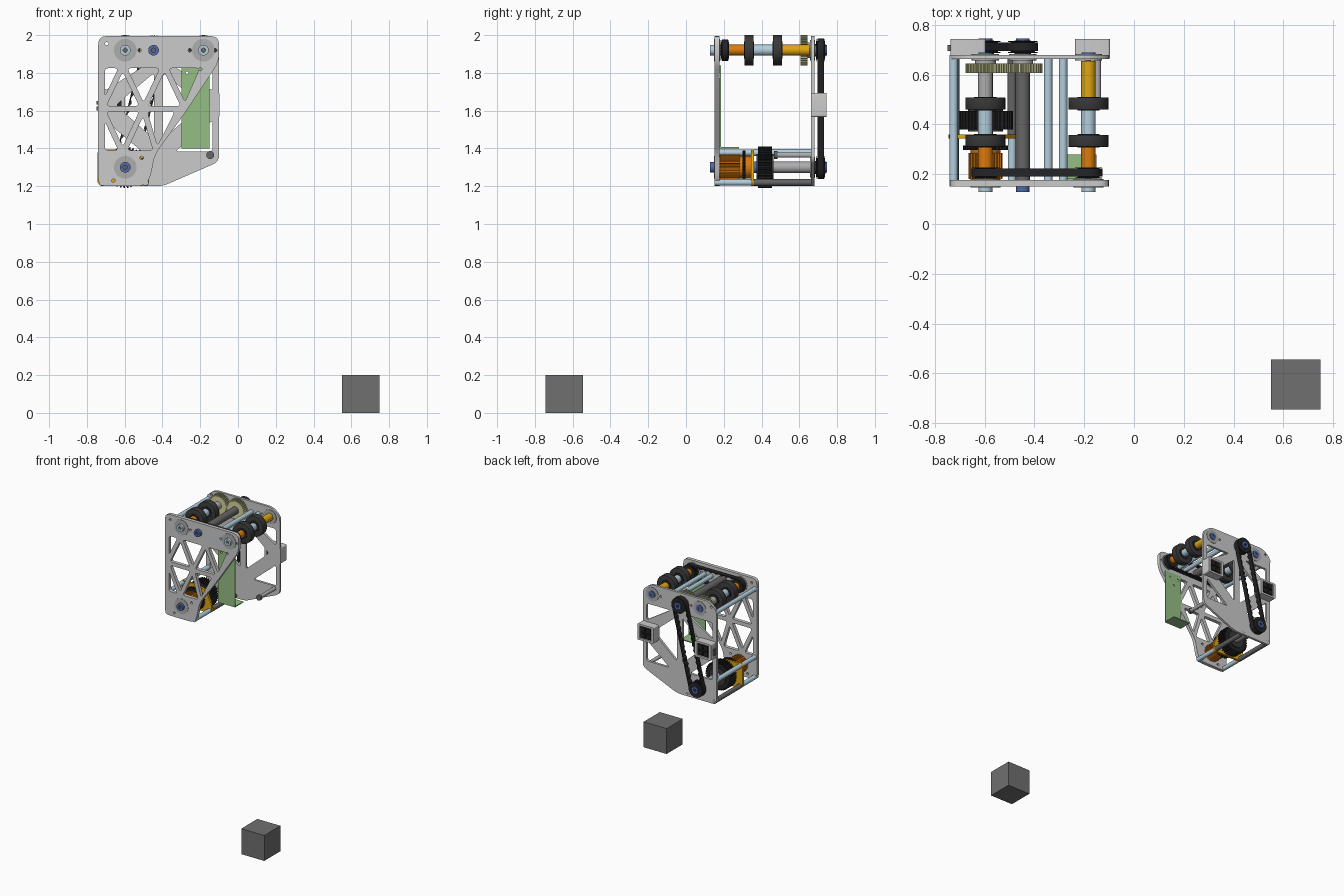
import bpy, math
from mathutils import Vector as V

if "Cube" in bpy.data.objects:
    bpy.data.objects.remove(bpy.data.objects["Cube"])

COL = dict(blue=(.45, .62, .72), orange=(.72, .2, .004), yellow=(.75, .38, .006), cream=(.68, .68, .36),
           green=(.3, .52, .23), black=(.018, .018, .02), rubber=(.04, .04, .042), bolt=(.08, .15, .4),
           steel=(.13, .13, .13), silver=(.42, .42, .43), cube=(.16, .16, .16))
MAT = {}
for k, c in COL.items():
    MAT[k] = bpy.data.materials.new(k)
    MAT[k].diffuse_color = (*c, 1)

# ---------- helpers: everything is an x-z profile extruded along y ----------
def prism(name, loops, y0, y1, mat=None, bevel=0):
    cu = bpy.data.curves.new(name, 'CURVE')
    cu.dimensions, cu.fill_mode, cu.extrude = '2D', 'BOTH', (y1 - y0) / 2
    for lp in loops:
        s = cu.splines.new('POLY')
        s.points.add(len(lp) - 1)
        for p, (x, z) in zip(s.points, lp):
            p.co = (x, z, 0, 1)
        s.use_cyclic_u = True
    ob = bpy.data.objects.new(name, cu)
    bpy.context.collection.objects.link(ob)
    ob.location.y = (y0 + y1) / 2
    ob.rotation_euler.x = math.pi / 2
    bpy.ops.object.select_all(action='DESELECT')
    ob.select_set(True)
    bpy.context.view_layer.objects.active = ob
    bpy.ops.object.convert(target='MESH')
    ob = bpy.context.object
    if mat:
        ob.data.materials.append(MAT[mat])
    if bevel:
        w = ob.modifiers.new('weld', 'WELD')
        w.merge_threshold = .0002
        b = ob.modifiers.new('bevel', 'BEVEL')
        b.width, b.segments, b.limit_method = bevel, 2, 'ANGLE'
    bpy.ops.object.shade_smooth_by_angle(angle=math.radians(30))
    return ob

def circle(x, z, r, n=32):
    return [(x + r * math.cos(2 * math.pi * i / n), z + r * math.sin(2 * math.pi * i / n)) for i in range(n)]

def rect(x0, x1, z0, z1):
    return [(x0, z0), (x1, z0), (x1, z1), (x0, z1)]

def rounded(pts, r, n=4):
    out, m = [], len(pts)
    for i in range(m):
        a, p, b = V(pts[i - 1]), V(pts[i]), V(pts[(i + 1) % m])
        p0 = p + (a - p).normalized() * min(r, (a - p).length * .45)
        p1 = p + (b - p).normalized() * min(r, (b - p).length * .45)
        for k in range(n + 1):
            t = k / n
            out.append(tuple(p0 * (1 - t) ** 2 + p * 2 * t * (1 - t) + p1 * t * t))
    return out

def inset_tri(tri, d):
    a, b, c = map(V, tri)
    la, lb, lc = (b - c).length, (a - c).length, (a - b).length
    s = la + lb + lc
    inc = (a * la + b * lb + c * lc) / s
    rad = abs((b - a).cross(c - a)) / s
    return rounded([tuple(inc + (p - inc) * (1 - d / rad)) for p in (a, b, c)], .02)

def cyl(name, ax, y0, y1, r, mat=None, bevel=0):
    return prism(name, [circle(*ax, r)], y0, y1, mat, bevel)

def ring(name, ax, y0, y1, ro, ri, mat=None):
    return prism(name, [circle(*ax, ro), circle(*ax, ri)], y0, y1, mat)

def gear(name, ax, y0, y1, r, teeth, depth, mat, bore=.015):
    prof = []
    for i in range(teeth):
        for f, rr in ((0, r - depth), (.35, r - depth), (.5, r), (.85, r)):
            a = 2 * math.pi * (i + f) / teeth
            prof.append((ax[0] + rr * math.cos(a), ax[1] + rr * math.sin(a)))
    return prism(name, [prof, circle(*ax, bore, 16)], y0, y1, mat)

def belt(name, a, b, y0, y1, r, step=.011):
    a, b = V(a), V(b)
    d = (b - a).normalized()
    L, arc = (b - a).length, math.pi * r
    base = math.atan2(d.y, d.x)
    n = int((2 * L + 2 * arc) / step / 4) * 4
    outer, inner = [], []
    for i in range(n):
        s = i / n * (2 * L + 2 * arc)
        c, s = (a, s) if s < L + arc else (b, s - L - arc)
        flip = 0 if c is a else math.pi
        along = (d if c is a else -d) * min(s, L)
        ang = base + flip - math.pi / 2 + max(0, s - L) / r
        q = c + along
        u = V((math.cos(ang), math.sin(ang)))
        outer.append(tuple(q + u * r))
        inner.append(tuple(q + u * (r - (.014 if i % 4 < 2 else .007))))
    return prism(name, [outer, inner], y0, y1, 'black')

# ---------- axes ----------
ZT = 1.92
A, B, C, D = (-.597, ZT), (-.447, ZT), (-.183, ZT), (-.597, 1.3)
F0, F1, K0, K1 = .15, .177, .662, .68

# ---------- side plates with lattice cutouts ----------
m, t, b = 1.61, 1.84, 1.375
tris = [((-.72, m), (-.72, t), (-.61, t)), ((-.72, m), (-.5, m), (-.61, t)), ((-.61, t), (-.39, t), (-.5, m)),
        ((-.5, m), (-.28, m), (-.39, t)), ((-.39, t), (-.18, t), (-.28, m)), ((-.72, m), (-.72, b), (-.61, b)),
        ((-.72, m), (-.5, m), (-.61, b)), ((-.61, b), (-.5, m), (-.43, b)), ((-.5, m), (-.31, m), (-.43, b))]
bores = [circle(*ax, .026, 24) for ax in (A, B, C, D)]
holes = [circle(x, z, .009, 12) for x, z in ((-.695, 1.955), (-.52, 1.92), (-.255, 1.92), (-.12, 1.92), (-.2, 1.82),
                                            (-.66, 1.23), (-.51, 1.35))]
front = rounded([(-.74, 1.2), (-.5, 1.2), (-.465, 1.24), (-.44, 1.37), (-.3, 1.56), (-.1, 1.86), (-.1, 1.995),
                 (-.74, 1.995)], .045)
prism('front_plate', [front] + [inset_tri(x, .015) for x in tris] + bores + holes, F0, F1)

half = [((-.39, 1.85), (-.12, 1.85), (-.12, 1.68)), ((-.41, 1.83), (-.17, 1.63), (-.41, 1.42)),
        ((-.12, 1.58), (-.12, 1.37), (-.37, 1.37))]
btris = half + [[(-.84 - x, z) for x, z in q] for q in half]
back = rounded([(-.74, 1.2), (-.4, 1.2), (-.1, 1.33), (-.1, 1.94), (-.17, 1.995), (-.67, 1.995), (-.74, 1.94)], .035)
prism('back_plate', [back] + [inset_tri(x, .014) for x in btris] + bores + holes[:3], K0, K1)

# bearings and shaft ends on both plates
for i, ax in enumerate((A, B, C, D)):
    if ax is not B:
        ring('front_bearing_%d' % i, ax, F0 - .003, F1 + .004, .06, .026, 'silver')
    ring('back_bearing_%d' % i, ax, K0 - .005, K1 + .003, .055, .026, 'silver')
    ring('front_shaft_end_%d' % i, ax, .128, F1, .028, .011, 'bolt' if ax in (B, D) else 'blue')
    ring('back_shaft_end_%d' % i, ax, K0, .745 if ax in (B, D) else .69, .028, .011, 'bolt')
    cyl('shaft_core_%d' % i, ax, .14, .735 if ax in (B, D) else .685, .0112, 'steel')

# ---------- roller shafts A and C ----------
for n, ax in (('left', A), ('right', C)):
    cyl(n + '_orange_spacer', ax, .228, .312, .029, 'orange')
    cyl(n + '_mid_spacer', ax, .355, .46, .029, 'blue')
    cyl(n + '_rear_spacer', ax, .505, .655, .029, 'silver' if ax is A else 'yellow')
    for k, y in enumerate((.31, .46)):
        cyl('%s_wheel_%d' % (n, k), ax, y, y + .048, .08, 'rubber', .006)
        ring('%s_wheel_hub_%d' % (n, k), ax, y - .003, y + .051, .045, .02, 'black')
cyl('centre_shaft', B, F1, .655, .029, 'steel')
for n, ax in (('left', A), ('centre', B)):
    gear(n + '_gear', ax, .606, .644, .08, 36, .011, 'cream')
    cyl(n + '_gear_collar', ax, .644, .66, .042, 'silver')

# ---------- belts and pulleys ----------
def pulley(name, ax, y0, y1, r):
    gear(name, ax, y0, y1, r - .008, 24, .008, 'black')
    for k, y in enumerate((y0 - .004, y1)):
        ring('%s_flange_%d' % (name, k), ax, y, y + .004, r + .002, .028, 'black')
for n, ax in (('left_front', A), ('right_front', C)):
    pulley(n + '_pulley', ax, .187, .224, .052)
belt('front_belt', A, C, .19, .222, .056)
for n, ax in (('top_back', B), ('bottom_back', D)):
    pulley(n + '_pulley', ax, .692, .732, .058)
    cyl(n + '_hub', ax, .68, .738, .034, 'black')
    ring(n + '_cap', ax, .738, .746, .028, .011, 'bolt')
belt('back_belt', D, B, .695, .73, .062)

# ---------- motor drive on the lower axis ----------
gear('motor_fins', D, .18, .285, .068, 28, .006, 'orange')
cyl('motor_cap', D, .28, .345, .06, 'orange', .004)
gear('motor_sprocket', D, .298, .316, .09, 32, .01, 'black')
prism('motor_mount', [rounded([(-.745, 1.205), (-.47, 1.2), (-.47, 1.27), (-.52, 1.37), (-.6, 1.395), (-.745, 1.395)],
                              .03), circle(*D, .03)], .343, .36, 'yellow')
cyl('motor_coupler', D, .33, .38, .03, 'bolt')
gear('drive_wheel', D, .38, .455, .11, 36, .012, 'black')
cyl('drive_wheel_hub', D, .372, .463, .07, 'rubber')
cyl('drive_shaft', D, .455, .662, .03, 'silver')

# ---------- spacer rods between plates ----------
for i, x in enumerate((-.725, -.345, -.285)):
    cyl('top_rod_%d' % i, (x, 1.915), F0, K1, .017, 'blue')
for i, ax in enumerate(((-.722, 1.378), (-.72, 1.22), (-.49, 1.22))):
    cyl('lower_rod_front_%d' % i, ax, F0, .343, .017, 'blue')
    cyl('lower_rod_back_%d' % i, ax, .36, K1, .018, 'blue' if i == 0 else 'steel')
cyl('stub_rod', (-.147, 1.365), .48, K1, .014, 'silver')
cyl('stub_rod_head', (-.147, 1.365), .465, .485, .021, 'steel')

# ---------- green bracket ----------
prism('bracket_face', [rect(-.3, -.15, 1.4, 1.84), circle(-.27, 1.8, .008, 12), circle(-.19, 1.8, .008, 12),
                       circle(-.23, 1.74, .008, 12)], F1, .184, 'green')
prism('bracket_flange', [rect(-.3, -.15, 1.4, 1.407)], .184, .28, 'green')

# ---------- sensor boxes on the back plate ----------
for n, x in (('left', -.667), ('right', -.167)):
    z = 1.63
    prism(n + '_box', [rounded(rect(x - .07, x + .07, z - .063, z + .063), .01), rect(x - .05, x + .05, z - .048, z + .048)],
          .665, .744)
    prism(n + '_box_core', [rect(x - .05, x + .05, z - .048, z + .048)], .665, .732, 'black')
    for i in (-1, 1):
        for j in (-1, 1):
            cx, cz = x + i * .024, z + j * .023
            prism('%s_box_pad_%d%d' % (n, i, j), [rect(cx - .018, cx + .018, cz - .017, cz + .017)], .73, .743, 'black')
for i, z in enumerate((1.612, 1.642)):
    prism('box_nub_%d' % i, [rect(-.75, -.735, z - .01, z + .01)], .695, .72, 'steel')

# ---------- loose cube on the ground ----------
prism('ground_cube', [rect(.55, .75, 0, .2)], -.745, -.545, 'cube')

for m in bpy.data.materials:
    if m.users and not m.is_grease_pencil:
        m.use_nodes = True
        m.node_tree.nodes["Principled BSDF"].inputs["Base Color"].default_value = m.diffuse_color
